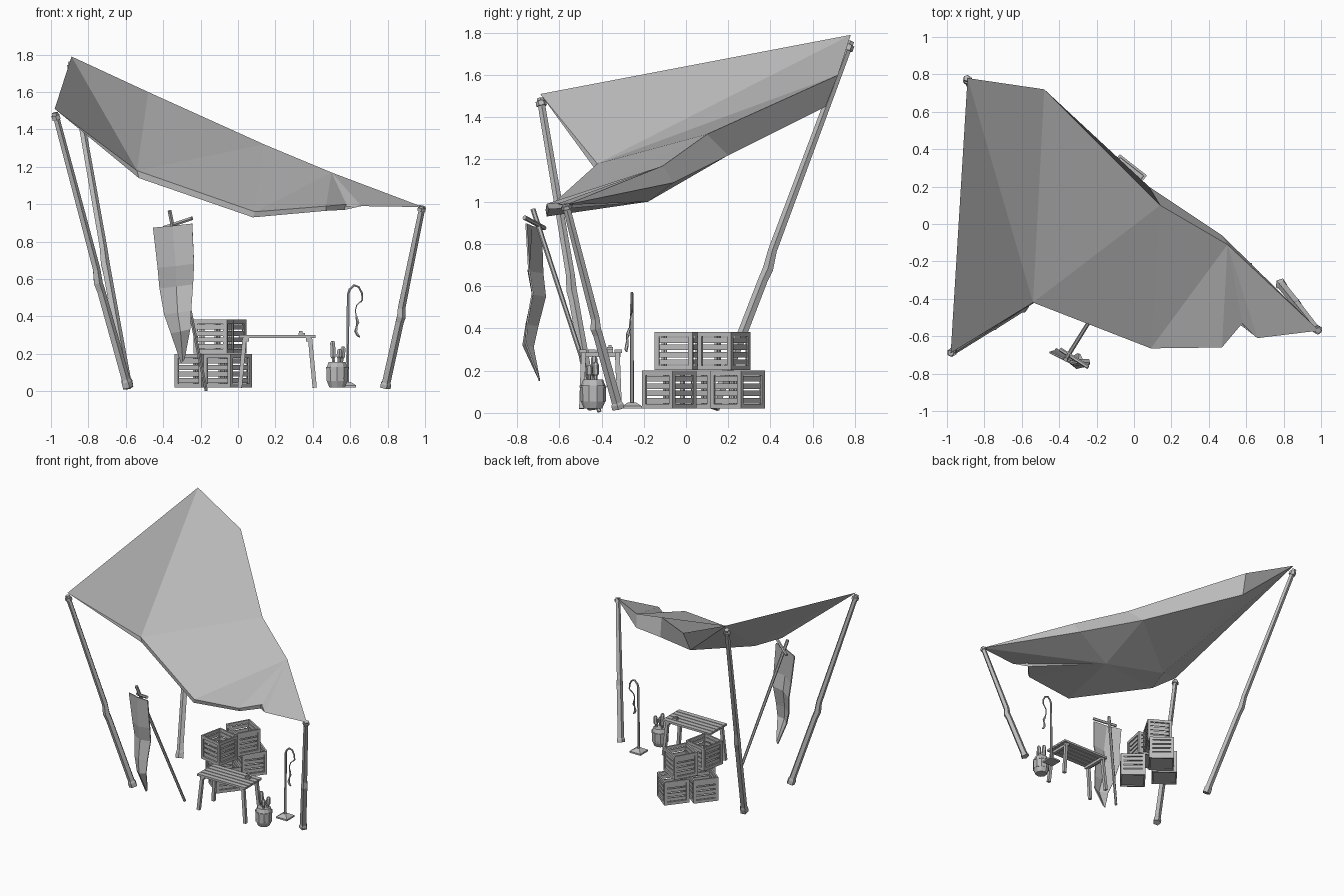
import bpy, bmesh, math
from mathutils import Vector, Matrix

old = bpy.data.objects.get("Cube")
if old:
    bpy.data.objects.remove(old)

grey = bpy.data.materials.new("plain grey")
grey.use_nodes = True
GREY = (0.5, 0.5, 0.5, 1)
grey.diffuse_color = GREY
grey.node_tree.nodes["Principled BSDF"].inputs["Base Color"].default_value = GREY


def finish(bm, name, loc=(0, 0, 0), turn=0):
    """Turn a bmesh into a flat shaded object."""
    bmesh.ops.recalc_face_normals(bm, faces=bm.faces)
    mesh = bpy.data.meshes.new(name)
    bm.to_mesh(mesh)
    bm.free()
    mesh.materials.append(grey)
    obj = bpy.data.objects.new(name, mesh)
    obj.location = loc
    obj.rotation_euler.z = math.radians(turn)
    bpy.context.collection.objects.link(obj)
    return obj


def box(bm, centre, size):
    bmesh.ops.create_cube(bm, size=1, matrix=Matrix.Translation(centre) @ Matrix.Diagonal((*size, 1)))


def tube(bm, path, radii, sides=6):
    """Capped tube through the points of a path."""
    pts = [Vector(p) for p in path]
    if not isinstance(radii, (list, tuple)):
        radii = [radii] * len(pts)
    rings = []
    for i, p in enumerate(pts):
        d = (pts[min(i + 1, len(pts) - 1)] - pts[max(i - 1, 0)]).normalized()
        ref = Vector((0, 1, 0)) if abs(d.y) < 0.8 else Vector((1, 0, 0))
        u = d.cross(ref).normalized()
        v = d.cross(u)
        angles = [math.tau * (k + 0.5) / sides for k in range(sides)]
        rings.append([bm.verts.new(p + radii[i] * (u * math.cos(a) + v * math.sin(a))) for a in angles])
    for r, s in zip(rings, rings[1:]):
        for k in range(sides):
            n = (k + 1) % sides
            bm.faces.new((r[k], r[n], s[n], s[k]))
    bm.faces.new(rings[0])
    bm.faces.new(rings[-1])


# Canopy: top sheet, hanging hem and sagging underside
points = {
    "P1": (-.98, -.69, 1.51), "P2": (-.89, .78, 1.79), "P3": (.99, -.57, .985),
    "Q": (-.48, .72, 1.6), "B1": (.14, .1, 1.32), "B2": (.5, -.11, 1.17),
    "F1": (-.54, -.42, 1.18), "F2": (.09, -.665, .96), "F3": (.47, -.66, .99),
    "F4": (.58, -.53, 1.0), "F5": (.66, -.61, .99),
    "f1": (-.53, -.42, 1.14), "f2": (.08, -.66, .93), "f3": (.47, -.65, .965), "f4": (.57, -.54, .97),
    "O1": (.08, .2, 1.22), "O2": (-.5, .66, 1.45), "O3": (.47, -.06, 1.09),
    "H1": (.12, -.18, 1.0), "H2": (-.45, -.2, 1.14),
}
top = "P1 F1 P2,P2 F1 Q,Q F1 B1,F1 F2 B1,B1 F2 B2,B2 F2 F3,B2 F3 F4,B2 F4 F5,B2 F5 P3"
hem = "P1 f1 F1,F1 f1 f2 F2,F2 f2 f3 F3,F3 f3 f4 F4,F4 f4 F5,P2 Q O2,Q B1 O1 O2,B1 B2 O3 O1,B2 P3 O3"
under = ("P1 P2 H2,P2 O2 H2,O2 O1 H2,H2 O1 H1,O1 O3 H1,O3 P3 H1,P3 F5 H1,"
         "F5 f4 H1,f4 f3 H1,f3 f2 H1,f2 f1 H1,f1 H2 H1,f1 P1 H2")
bm = bmesh.new()
verts = {n: bm.verts.new(p) for n, p in points.items()}
for face in ",".join((top, hem, under)).split(","):
    bm.faces.new([verts[n] for n in face.split()])
finish(bm, "canopy")

# Three leaning poles, each with a notched step and a rope collar
poles = {
    "front_right_pole": ((-.59, -.44, .02), (-.98, -.69, 1.49), .38),
    "back_pole": ((-.59, .13, .02), (-.895, .78, 1.76), .38),
    "front_left_pole": ((.785, -.32, .02), (.985, -.57, .99), .39),
}
for name, (foot, head, step) in poles.items():
    a, b = Vector(foot), Vector(head)
    out = Vector((b.x - a.x, b.y - a.y, 0)).normalized() * .008
    at = lambda t: a.lerp(b, t)
    bm = bmesh.new()
    tube(bm, [a, at(.02), at(.03), at(step - .03) + out, at(step) + out * 1.6, at(step + .05), b],
         [.031, .031, .025, .024, .026, .022, .018], 5)
    tube(bm, [at(.975), at(.99)], .025, 6)
    finish(bm, name)

# Hanging banner with folds
rows = [(-.455, -.245, .885, -.725, -.01), (-.43, -.235, .67, -.715, -.035),
        (-.42, -.24, .56, -.70, -.03), (-.395, -.25, .42, -.73, -.03),
        (-.36, -.255, .32, -.745, -.03), (-.305, -.285, .16, -.70, 0)]
bm = bmesh.new()
grid = []
for xl, xr, z, y, bulge in rows:
    tilt = (xr - xl) * .17
    grid.append([bm.verts.new(p) for p in ((xl, y + tilt, z - .01), ((xl + xr) / 2, y + bulge, z),
                                           (xr, y - tilt, z + .012))])
for r, s in zip(grid, grid[1:]):
    for k in range(2):
        bm.faces.new((r[k], r[k + 1], s[k + 1], s[k]))
cloth = finish(bm, "banner_cloth")
mod = cloth.modifiers.new("thickness", "SOLIDIFY")
mod.thickness = .008

bm = bmesh.new()
tube(bm, [(-.17, -.41, .005), (-.366, -.725, .965)], [.010, .012], 6)
finish(bm, "banner_mast")
bm = bmesh.new()
tube(bm, [(-.395, -.67, .875), (-.245, -.765, .925)], .011, 6)
finish(bm, "banner_crossbar")


def crate(name, x, y, z, turn):
    """Open slatted crate with framed sides."""
    w, h, post = .184, .18, .022
    bm = bmesh.new()
    box(bm, (0, 0, .012), (w - .02, w - .02, .01))
    for side in range(4):
        piece = bmesh.new()
        edge = w / 2
        for s in (-1, 1):
            box(piece, (s * (edge - post / 2), edge - .006, h / 2), (post, .012, h))
        for zz in (.011, h - .011):
            box(piece, (0, edge - .006, zz), (w - 2 * post, .012, post))
        for i in range(4):
            box(piece, (0, edge - .011, .038 + i * .0345), (w - .03, .007, .026))
        bmesh.ops.rotate(piece, verts=piece.verts, matrix=Matrix.Rotation(side * math.pi / 2, 3, 'Z'))
        part = bpy.data.meshes.new("side")
        piece.to_mesh(part)
        piece.free()
        bm.from_mesh(part)
        bpy.data.meshes.remove(part)
    finish(bm, name, (x, y, z), turn)


crate("crate_lower_front", -.055, -.08, .02, -38)
crate("crate_lower_back", -.06, .244, .02, -38)
crate("crate_lower_side", -.21, .1, .02, -38)
crate("crate_upper_front", -.13, -.04, .203, -12)
crate("crate_upper_back", -.08, .18, .203, -30)

# Slatted table on four splayed legs
bm = bmesh.new()
for i in range(5):
    box(bm, (0, -.084 + i * .042, .292), (.41, .036, .016))
for s in (-1, 1):
    box(bm, (s * .165, 0, .275), (.025, .19, .02))
    for t in (-1, 1):
        tube(bm, [(s * .2, t * .09, .02), (s * .175, t * .08, .285)], .016, 4)
finish(bm, "table", (.21, -.405, 0))
bm = bmesh.new()
box(bm, (.34, -.36, .306), (.035, .03, .012))
box(bm, (.335, -.36, .317), (.02, .015, .01))
finish(bm, "table_trinket")

# Barrel with hoops and sticks standing in it
bm = bmesh.new()
tube(bm, [(0, 0, .02), (0, 0, .06), (0, 0, .12), (0, 0, .158), (0, 0, .158), (0, 0, .13)],
     [.043, .06, .061, .047, .04, .038], 10)
for z, r in ((.055, .0605), (.12, .0635)):
    tube(bm, [(0, 0, z), (0, 0, z + .01)], r, 10)
finish(bm, "barrel", (.53, -.44, 0))
bm = bmesh.new()
for x, y, h, dx in ((-.016, .005, .27, -.008), (.018, .012, .24, .014), (.008, -.018, .225, .004)):
    tube(bm, [(x, y, .1), (x + dx * .6, y, .175), (x + dx * .7, y, .185), (x + dx, y, h - .012), (x + dx, y, h)],
         [.008, .009, .016, .015, .009], 6)
finish(bm, "barrel_sticks", (.53, -.44, 0))

# Hook stand with a hanging chain
bm = bmesh.new()
tube(bm, [(0, 0, .02), (0, 0, .032), (0, 0, .05)], [.066, .066, .025], 4)
tube(bm, [(0, 0, .04), (.004, 0, .52), (.012, 0, .545), (.035, 0, .567), (.06, 0, .558), (.078, 0, .525),
          (.08, 0, .49), (.07, 0, .475)], [.009, .008, .007, .007, .006, .006, .005, .004], 6)
finish(bm, "hook_stand", (.585, -.256, 0))
bm = bmesh.new()
tube(bm, [(.07, 0, .48), (.05, -.005, .46), (.042, -.01, .43), (.048, -.012, .4)], .004, 4)
tube(bm, [(.048, -.012, .4), (.056, -.02, .37), (.05, -.024, .345)], [.006, .009, .004], 5)
tube(bm, [(.05, -.02, .35), (.045, -.024, .32), (.056, -.028, .3), (.066, -.024, .29)], [.005, .009, .008, .003], 5)
finish(bm, "hanging_chain", (.585, -.256, 0))
